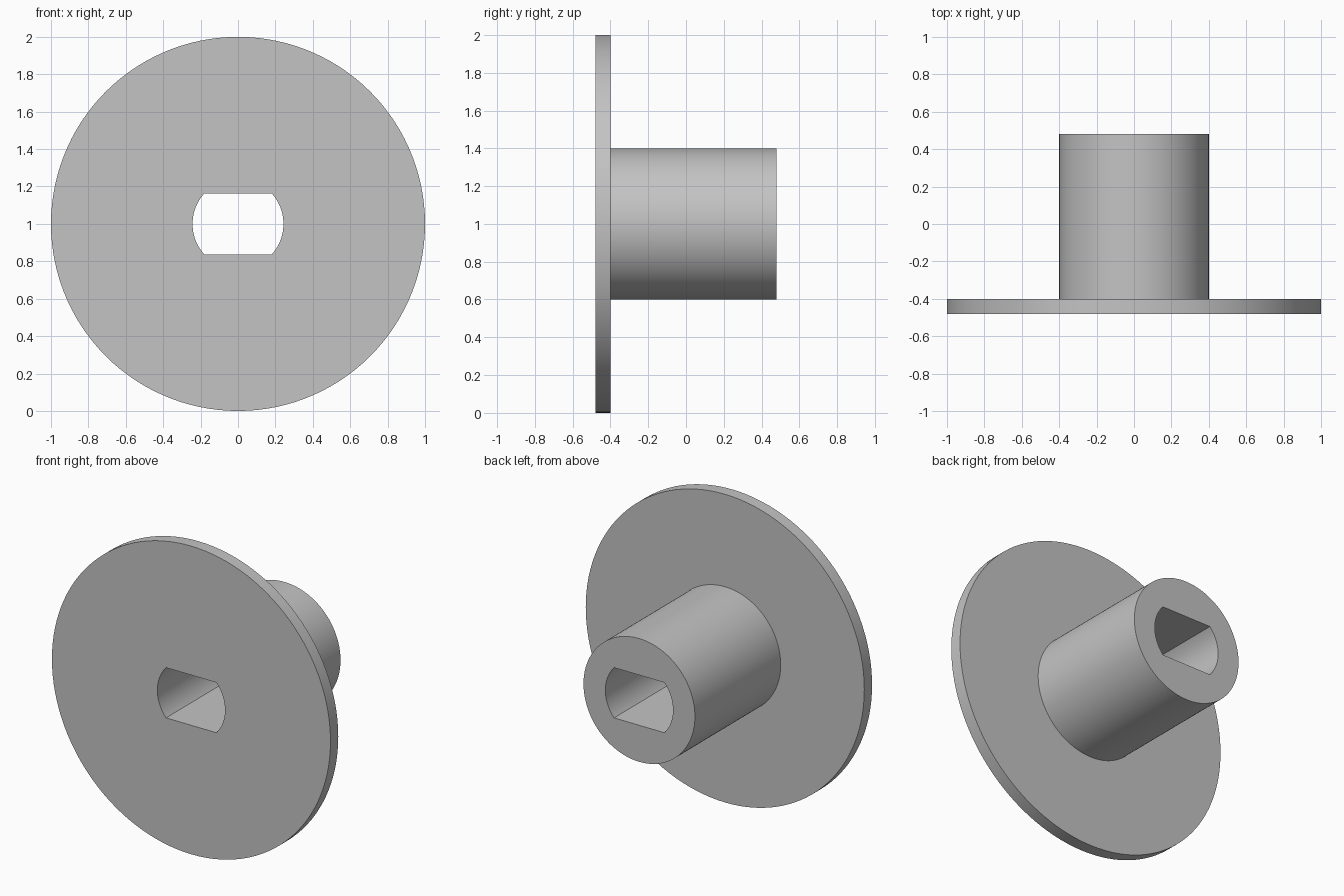
import bpy
import bmesh
from math import asin, cos, sin, pi, radians

cube = bpy.data.objects.get("Cube")
if cube:
    bpy.data.objects.remove(cube, do_unlink=True)

CENTER_Z = 1.0
FRONT, STEP, BACK = -0.48, -0.40, 0.48
FLANGE_R, HUB_R = 1.0, 0.40
BORE_R, BORE_HALF = 0.243, 0.163     # round bore with two flats

# Angles for every ring, with exact points where the flats meet the arcs
corner = asin(BORE_HALF / BORE_R)
stops = [0, corner, pi - corner, pi + corner, 2 * pi - corner, 2 * pi]
angles = []
for a, b in zip(stops, stops[1:]):
    steps = round((b - a) / radians(3.0))
    angles += [a + (b - a) * i / steps for i in range(steps)]


def circle(radius):
    return lambda a: radius


def bore(a):
    return min(BORE_R, BORE_HALF / max(abs(sin(a)), 1e-6))


# Rings around the closed section: bore, flange, hub, and back to the bore
sections = [
    (FRONT, bore),
    (FRONT, circle(FLANGE_R)),
    (STEP, circle(FLANGE_R)),
    (STEP, circle(HUB_R)),
    (BACK, circle(HUB_R)),
    (BACK, bore),
]

bm = bmesh.new()
rings = [[bm.verts.new((r(a) * cos(a), y, CENTER_Z + r(a) * sin(a))) for a in angles]
         for y, r in sections]
count = len(angles)
for ring, following in zip(rings, rings[1:] + rings[:1]):
    for i in range(count):
        j = (i + 1) % count
        bm.faces.new((ring[i], ring[j], following[j], following[i]))
bmesh.ops.recalc_face_normals(bm, faces=bm.faces)

mesh = bpy.data.meshes.new("flanged_bushing")
bm.to_mesh(mesh)
bm.free()
bushing = bpy.data.objects.new("flanged_bushing", mesh)
bpy.context.collection.objects.link(bushing)

# Plain grey material
grey = bpy.data.materials.new("plain grey")
grey.use_nodes = True
color = (0.55, 0.55, 0.55, 1.0)
grey.diffuse_color = color
grey.node_tree.nodes["Principled BSDF"].inputs["Base Color"].default_value = color
mesh.materials.append(grey)

# Smooth curved walls, sharp rims
bpy.ops.object.select_all(action="DESELECT")
bushing.select_set(True)
bpy.context.view_layer.objects.active = bushing
bpy.ops.object.shade_smooth_by_angle(angle=radians(30))
